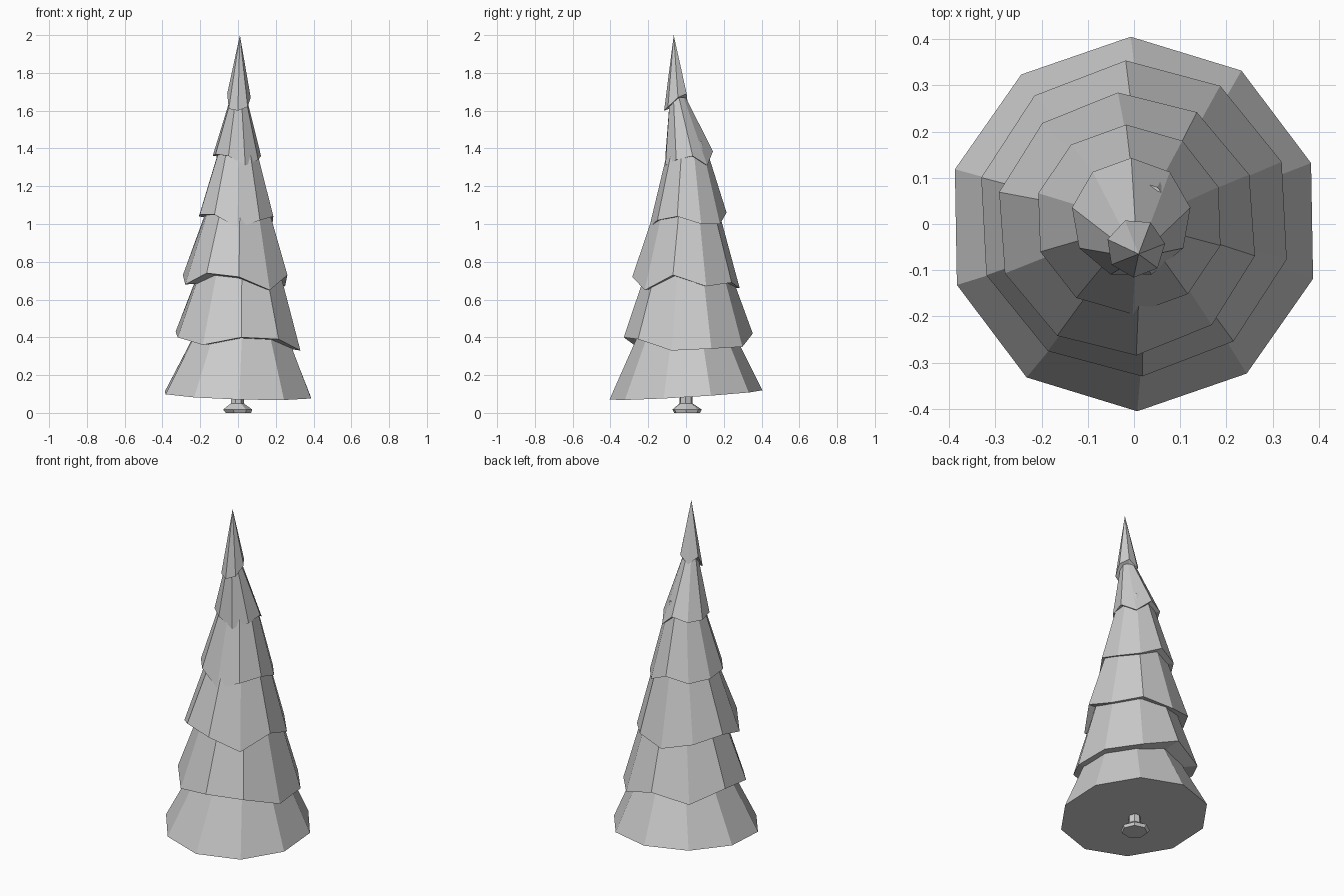
import bpy, bmesh
from math import cos, sin, radians

if "Cube" in bpy.data.objects:
    bpy.data.objects.remove(bpy.data.objects["Cube"])


def loft(name, sides, phase, rings, apex=None, heights=None):
    """Stack of polygon rings (cx, cy, z, radius); heights gives the first ring a ragged rim."""
    bm = bmesh.new()
    loops = []
    for k, (cx, cy, z, r) in enumerate(rings):
        loop = []
        for i in range(sides):
            a = radians(phase + 360 * i / sides)
            h = heights[i] if heights and k == 0 else z
            loop.append(bm.verts.new((cx + r * cos(a), cy + r * sin(a), h)))
        loops.append(loop)

    def fan(loop, tip):
        v = bm.verts.new(tip)
        for i in range(sides):
            bm.faces.new((loop[i], loop[(i + 1) % sides], v))

    for lo, hi in zip(loops, loops[1:]):
        for i in range(sides):
            j = (i + 1) % sides
            bm.faces.new((lo[i], lo[j], hi[j], hi[i]))
    # underside and top closure
    cx, cy, z, _ = rings[0]
    fan(loops[0], (cx, cy, sum(heights) / sides if heights else z))
    if apex:
        fan(loops[-1], apex)
    else:
        bm.faces.new(loops[-1])
    bmesh.ops.recalc_face_normals(bm, faces=bm.faces[:])
    me = bpy.data.meshes.new(name)
    bm.to_mesh(me)
    bm.free()
    ob = bpy.data.objects.new(name, me)
    bpy.context.collection.objects.link(ob)
    return ob


# flared trunk
loft("trunk", 7, 100, [(0, 0.005, 0, 0.07), (-0.005, 0.005, 0.018, 0.08),
                       (-0.005, 0, 0.05, 0.036), (0, 0, 0.16, 0.03)])

# lowest skirt, with a tilted flat rim
skirt = [0.095 + 0.06 * 0.405 * sin(radians(91 + 36 * i))
         - 0.03 * 0.405 * cos(radians(91 + 36 * i)) for i in range(10)]
loft("branch_tier_1", 10, 91, [(0, 0, 0, 0.405), (0.02, 0, 0.5, 0.215)], heights=skirt)

# ragged middle tiers: name, sides, phase, rim (x, y, r), top ring, rim heights
tiers = [
    ("branch_tier_2", 10, 93, (0, 0.012, 0.342), (0.01, 0.01, 0.80, 0.205),
     [.42, .37, .43, .40, .36, .40, .39, .33, .34, .35]),
    ("branch_tier_3", 10, 94, (-0.015, 0, 0.285), (0, 0.005, 1.12, 0.155),
     [.66, .70, .73, .68, .74, .72, .65, .73, .67, .69]),
    ("branch_tier_4", 10, 92, (-0.01, 0.01, 0.205), (0, 0.005, 1.44, 0.09),
     [1.06, 1.03, 1.04, 1.05, 1.05, .98, 1.02, 1.04, 1.0, 1.0]),
    ("branch_tier_5", 9, 90, (-0.006, 0.013, 0.13), (0.003, -0.045, 1.67, 0.043),
     [1.385, 1.36, 1.36, 1.37, 1.36, 1.31, 1.34, 1.36, 1.31]),
]
for name, n, phase, (x, y, r), top, rim in tiers:
    loft(name, n, phase, [(x, y, 0, r), top], heights=rim)

# pointed tip
loft("tree_tip", 7, 60, [(0.004, -0.052, 0, 0.064)], apex=(0.01, -0.065, 2.0),
     heights=[1.69, 1.65, 1.69, 1.61, 1.60, 1.62, 1.67])
